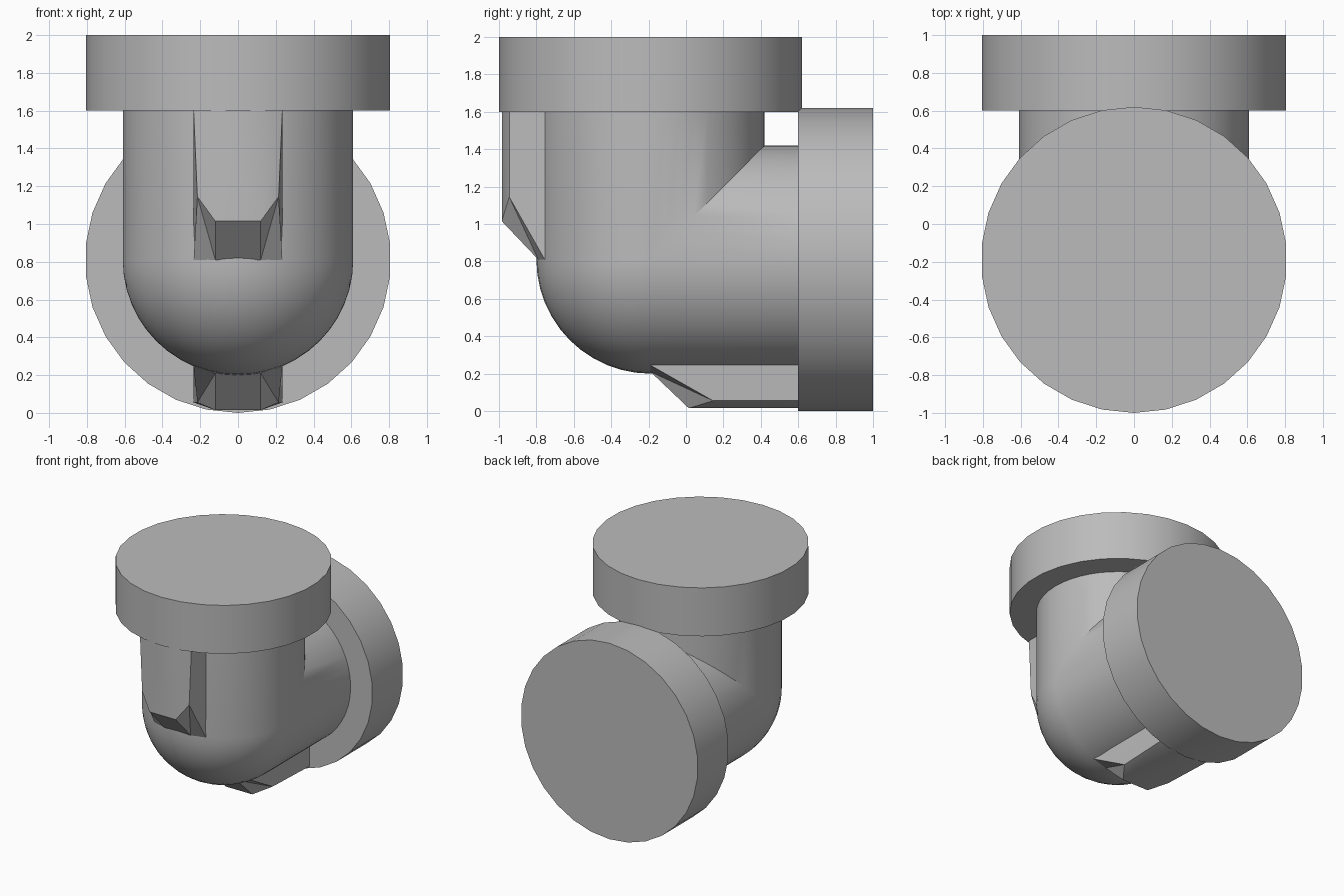
import bpy, bmesh
from math import sin, cos, pi

if "Cube" in bpy.data.objects:
    bpy.data.objects.remove(bpy.data.objects["Cube"])

SIDES = 30
PIPE_R, FLANGE_R = 0.61, 0.81
CORNER_Y, CORNER_Z = -0.19, 0.81      # where the two pipe axes meet
FLANGE_START, FLANGE_END = 0.79, 1.19  # distances along each axis

grey = bpy.data.materials.new("plain grey")
grey.use_nodes = True
grey.diffuse_color = (0.5, 0.5, 0.5, 1)
grey.node_tree.nodes["Principled BSDF"].inputs["Base Color"].default_value = (0.5, 0.5, 0.5, 1)


def upright(x, d, t):
    """Arm going up: d is the offset to the outside of the bend, t runs along the arm."""
    return (x, CORNER_Y - d, CORNER_Z + t)


def level(x, d, t):
    """Arm going back, the mirror of the upright one."""
    return (x, CORNER_Y + t, CORNER_Z - d)


def finish(name, bm):
    bmesh.ops.remove_doubles(bm, verts=bm.verts[:], dist=0.0005)
    bmesh.ops.recalc_face_normals(bm, faces=bm.faces[:])
    mesh = bpy.data.meshes.new(name)
    bm.to_mesh(mesh)
    bm.free()
    mesh.materials.append(grey)
    ob = bpy.data.objects.new(name, mesh)
    bpy.context.collection.objects.link(ob)
    bpy.ops.object.select_all(action='DESELECT')
    ob.select_set(True)
    bpy.context.view_layer.objects.active = ob
    bpy.ops.object.shade_smooth_by_angle(angle=pi / 6)


def loft(name, rings):
    """Skin a list of closed rings and cap both ends."""
    bm = bmesh.new()
    loops = [[bm.verts.new(p) for p in ring] for ring in rings]
    for a, b in zip(loops, loops[1:]):
        for i in range(len(a)):
            j = (i + 1) % len(a)
            bm.faces.new((a[i], a[j], b[j], b[i]))
    bm.faces.new(loops[0])
    bm.faces.new(loops[-1])
    finish(name, bm)


def circle(radius, sides):
    return [(radius * cos(2 * pi * i / sides + pi / 2),
             radius * sin(2 * pi * i / sides + pi / 2)) for i in range(sides)]


# Elbow body: round outside of the bend, sharp mitre on the inside
section = circle(PIPE_R, 48)
steps = 12
rings = [[upright(x, d, FLANGE_START + 0.01) for x, d in section]]
for s in range(steps + 1):
    a = pi / 2 * s / steps
    rings.append([(x, CORNER_Y - d * cos(a), CORNER_Z - d * sin(a)) if d > 0
                  else (x, CORNER_Y - d, CORNER_Z - d) for x, d in section])
rings.append([level(x, d, FLANGE_START + 0.01) for x, d in section])
loft("elbow_body", rings)

# Each arm has an end flange and an outer rib with a sloped nose
for arm, place in (("top", upright), ("back", level)):
    loft(arm + "_flange", [[place(x, d, t) for x, d in circle(FLANGE_R, SIDES)]
                           for t in (FLANGE_START, FLANGE_END)])

    bm = bmesh.new()
    half = {"toe": (0.12, 0.60, 0.0), "heel": (0.235, 0.565, 0.0),
            "nose": (0.12, 0.795, 0.205), "shoulder": (0.215, 0.755, 0.335),
            "end": (0.12, 0.795, 0.795), "end_edge": (0.235, 0.755, 0.795),
            "end_root": (0.235, 0.5, 0.795), "root": (0.235, 0.5, 0.0)}
    left, right = ({k: bm.verts.new(place(sign * x, d, t)) for k, (x, d, t) in half.items()}
                   for sign in (1, -1))
    for side in (left, right):
        for face in (("nose", "shoulder", "end_edge", "end"),
                     ("toe", "heel", "shoulder"), ("toe", "shoulder", "nose"),
                     ("heel", "root", "shoulder"),
                     ("root", "end_root", "end_edge", "shoulder")):
            bm.faces.new([side[k] for k in face])
    for a, b in (("toe", "nose"), ("nose", "end"), ("root", "end_root")):
        bm.faces.new((left[a], left[b], right[b], right[a]))
    bm.faces.new([left[k] for k in ("end", "end_edge", "end_root")]
                 + [right[k] for k in ("end_root", "end_edge", "end")])
    bm.faces.new([left[k] for k in ("toe", "heel", "root")]
                 + [right[k] for k in ("root", "heel", "toe")])
    finish(arm + "_rib", bm)
